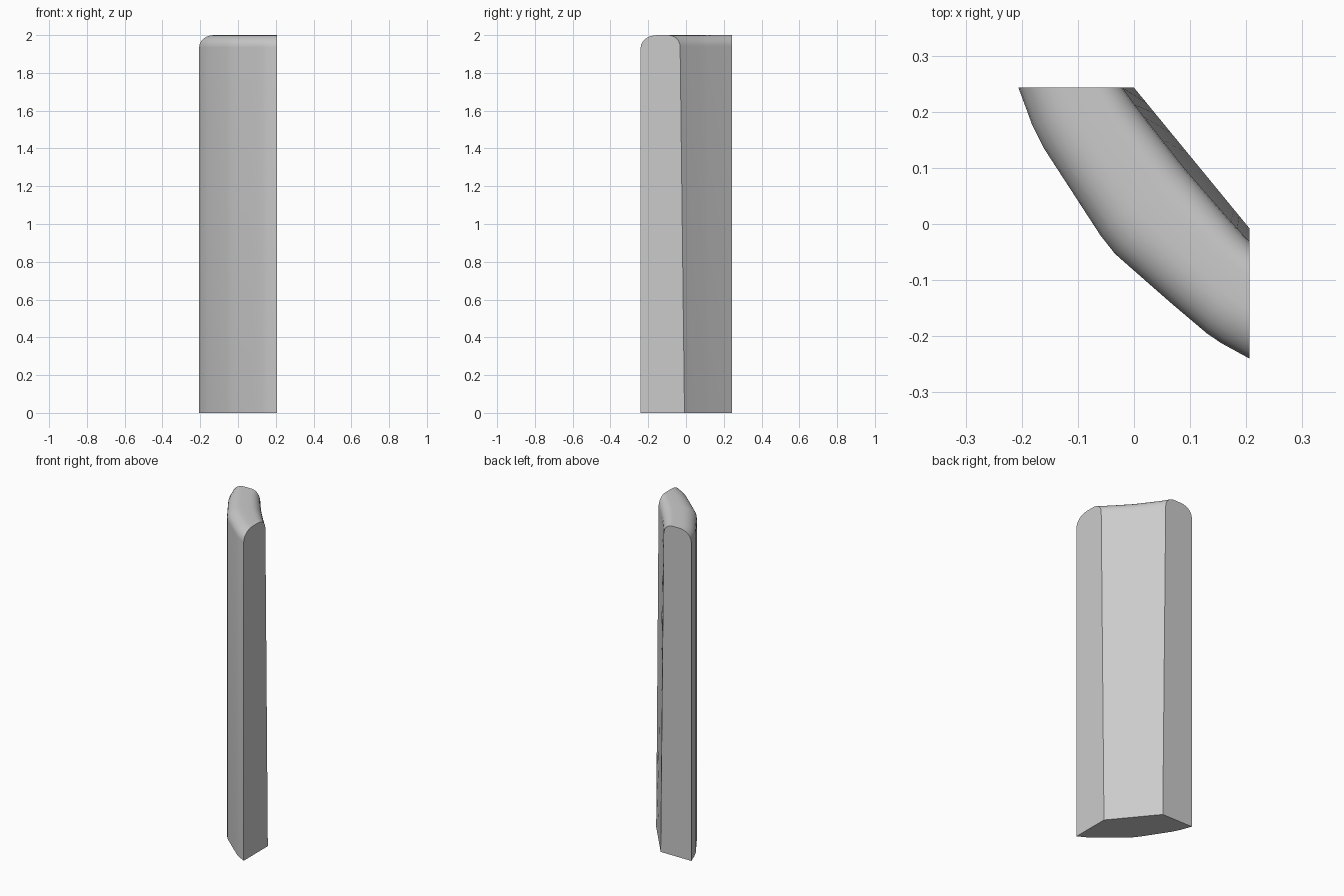
import bpy, bmesh, math
from mathutils import Vector

if "Cube" in bpy.data.objects:
    bpy.data.objects.remove(bpy.data.objects["Cube"])

# Plan of the bulging front side, from the back-left end to the right end
FRONT = [(-.206, .243), (-.182, .178), (-.16, .134), (-.11, .057), (-.06, -.02),
         (-.034, -.053), (0, -.083), (.065, -.14), (.13, -.195), (.155, -.212), (.206, -.24)]
BACK = [Vector((0, .243)), Vector((.206, -.008))]      # straight back side at the base
DRAFT, STEPS = .1, 6                                  # back leans inward towards the top


def profile(outer, inner):
    """Upright cross-section with a rounded top, from front foot to back foot."""
    pts = [(0, 0), (0, 1.935)]
    for i in range(1, STEPS + 1):
        a = math.pi / 2 * i / STEPS
        pts.append((.38 * (1 - math.cos(a)), 1.935 + .065 * math.sin(a)))
    for i in range(STEPS + 1):
        a = math.pi / 2 * i / STEPS
        pts.append((.62 + (.38 - DRAFT) * math.sin(a), 1.94 + .06 * math.cos(a)))
    pts.append((1, 0))
    return [(*outer.lerp(inner, t), z) for t, z in pts]


# Stations matched by distance along the front side
front = [Vector(p) for p in FRONT]
dist = [0]
for a, b in zip(front, front[1:]):
    dist.append(dist[-1] + (b - a).length)

# Body lofted through the cross-sections
bm = bmesh.new()
rings = []
for p, d in zip(front, dist):
    q = BACK[0].lerp(BACK[1], d / dist[-1])
    rings.append([bm.verts.new(c) for c in profile(p, q)])
n = len(rings[0])
for r, s in zip(rings, rings[1:]):
    for i in range(n - 1):
        bm.faces.new((r[i], r[i + 1], s[i + 1], s[i]))

# Flat ends and base
bm.faces.new(rings[0])
bm.faces.new(rings[-1])
bm.faces.new([r[0] for r in rings] + [r[-1] for r in reversed(rings)])
bmesh.ops.recalc_face_normals(bm, faces=bm.faces)

mesh = bpy.data.meshes.new("rounded_post")
bm.to_mesh(mesh)
bm.free()
post = bpy.data.objects.new("rounded_post", mesh)
bpy.context.collection.objects.link(post)
bpy.context.view_layer.objects.active = post
post.select_set(True)
bpy.ops.object.shade_smooth_by_angle(angle=math.radians(30))
